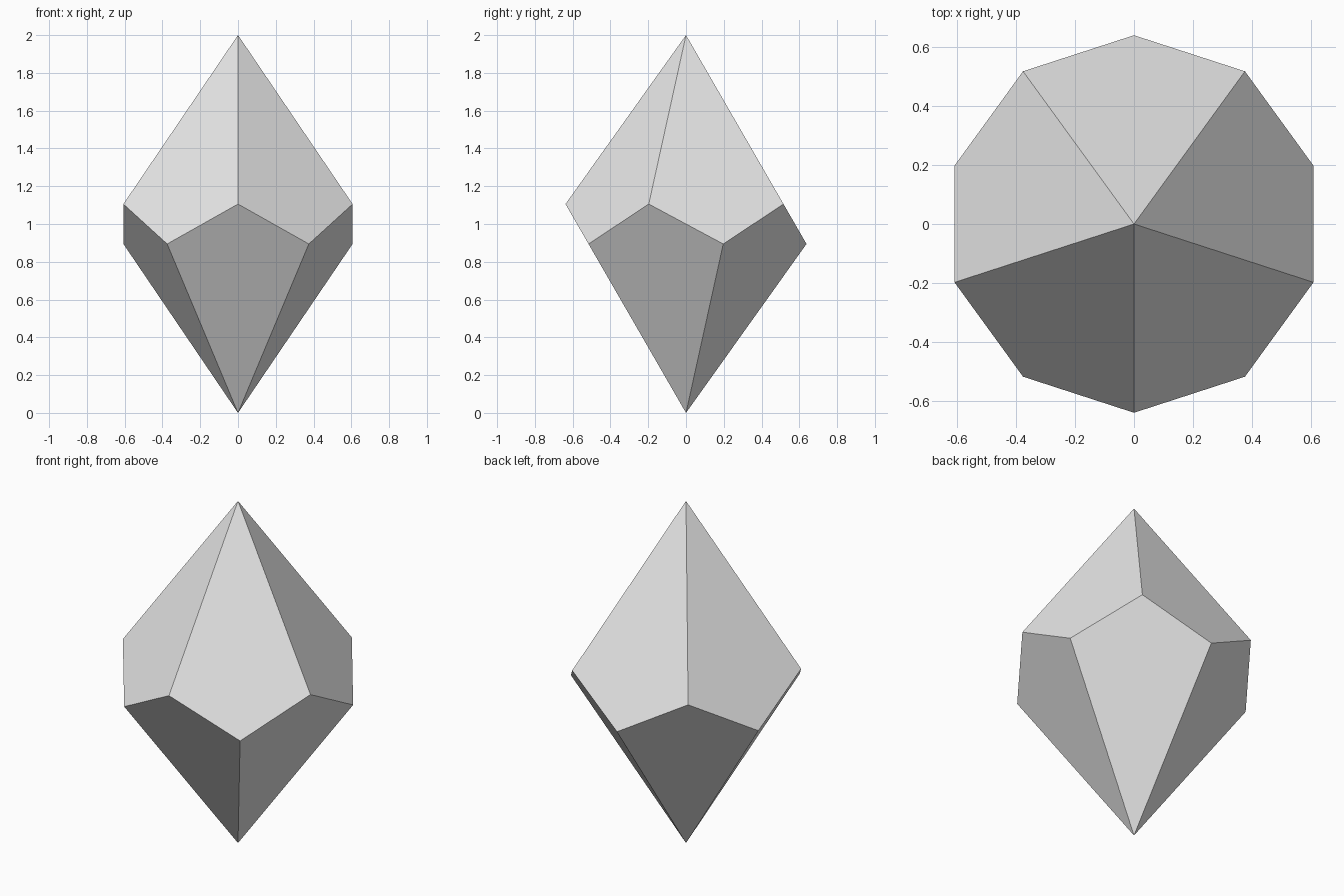
import bpy
import bmesh
import math

cube = bpy.data.objects.get("Cube")
if cube:
    bpy.data.objects.remove(cube, do_unlink=True)

SIDES = 5
RADIUS = 0.638
MIDDLE = 1.0

# Zigzag height that keeps every kite face flat
c = math.cos(math.pi / SIDES)
ZIGZAG = MIDDLE * (1 - c) / (1 + c)

# Single grey material
grey = bpy.data.materials.new("light_grey")
grey.use_nodes = True
colour = (0.8, 0.8, 0.8, 1.0)
grey.diffuse_color = colour
grey.node_tree.nodes["Principled BSDF"].inputs["Base Color"].default_value = colour

# Two tips and a zigzag belt, starting with a raised corner at the front
bm = bmesh.new()
top = bm.verts.new((0, 0, 2 * MIDDLE))
bottom = bm.verts.new((0, 0, 0))
count = 2 * SIDES
belt = []
for i in range(count):
    a = math.pi * i / SIDES - math.pi / 2
    z = MIDDLE + (ZIGZAG if i % 2 == 0 else -ZIGZAG)
    belt.append(bm.verts.new((RADIUS * math.cos(a), RADIUS * math.sin(a), z)))

# Kite faces, alternating between the top and bottom tips
for i in range(count):
    tip = top if i % 2 == 0 else bottom
    bm.faces.new((tip, belt[i], belt[(i + 1) % count], belt[(i + 2) % count]))
bmesh.ops.recalc_face_normals(bm, faces=bm.faces)

mesh = bpy.data.meshes.new("ten_sided_die")
bm.to_mesh(mesh)
bm.free()
mesh.materials.append(grey)
die = bpy.data.objects.new("ten_sided_die", mesh)
bpy.context.collection.objects.link(die)
